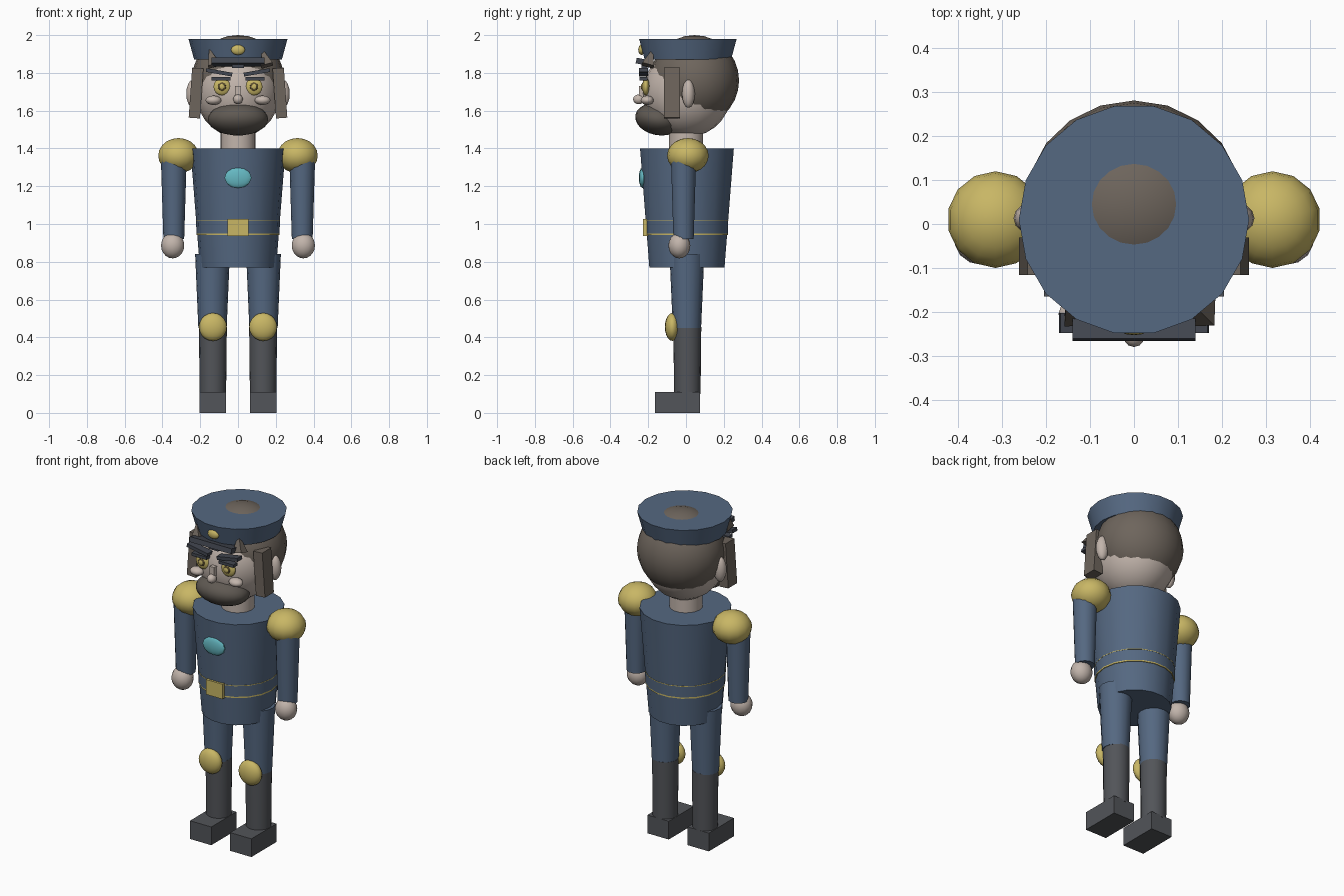
import bpy
from math import radians

cube = bpy.data.objects.get("Cube")
if cube:
    bpy.data.objects.remove(cube, do_unlink=True)


def material(name, r, g, b):
    m = bpy.data.materials.new(name)
    m.use_nodes = True
    m.diffuse_color = (r, g, b, 1)
    m.node_tree.nodes["Principled BSDF"].inputs["Base Color"].default_value = (r, g, b, 1)
    return m


navy = material("navy cloth", 0.09, 0.138, 0.22)
gold = material("gold", 0.58, 0.47, 0.13)
skin = material("skin", 0.54, 0.46, 0.41)
hair_brown = material("hair brown", 0.155, 0.13, 0.108)
beard_brown = material("beard brown", 0.115, 0.1, 0.085)
boot_grey = material("boot grey", 0.085, 0.09, 0.1)
visor_dark = material("visor dark", 0.055, 0.062, 0.08)
teal = material("teal", 0.13, 0.48, 0.54)
pupil_brown = material("pupil brown", 0.13, 0.09, 0.035)


def finish(name, mat, smooth=True):
    ob = bpy.context.object
    ob.name = name
    ob.data.materials.append(mat)
    if smooth:
        bpy.ops.object.shade_smooth_by_angle(angle=radians(40))
    return ob


def ball(name, mat, loc, size, segs=16, rings=10, rot=(0, 0, 0)):
    bpy.ops.mesh.primitive_uv_sphere_add(segments=segs, ring_count=rings, location=loc,
                                         rotation=[radians(a) for a in rot])
    bpy.context.object.scale = size
    return finish(name, mat)


def box(name, mat, loc, size, rot=(0, 0, 0)):
    bpy.ops.mesh.primitive_cube_add(size=1, location=loc, rotation=[radians(a) for a in rot])
    bpy.context.object.scale = size
    return finish(name, mat, False)


def taper(name, mat, x, y, z0, z1, r0, r1, sides=18):
    bpy.ops.mesh.primitive_cone_add(vertices=sides, radius1=r0, radius2=r1, depth=z1 - z0,
                                    location=(x, y, (z0 + z1) / 2), rotation=(0, 0, radians(90)))
    return finish(name, mat)


# Coat, belt and neck
taper("coat", navy, 0, 0.005, 0.77, 1.4, 0.202, 0.252)
taper("belt_lower_trim", gold, 0, 0.005, 0.942, 0.95, 0.22, 0.22)
taper("belt_band", navy, 0, 0.005, 0.95, 1.015, 0.22, 0.222)
taper("belt_upper_trim", gold, 0, 0.005, 1.015, 1.019, 0.223, 0.223)
box("belt_buckle", gold, (0, -0.212, 0.982), (0.11, 0.03, 0.09))
ball("chest_badge", teal, (0, -0.23, 1.245), (0.075, 0.02, 0.055), 10, 6)
taper("neck", skin, 0, 0, 1.38, 1.5, 0.092, 0.092)

# Head, hair and beard
ball("head", skin, (0, 0.005, 1.695), (0.222, 0.235, 0.235), 20, 14)
ball("hair", hair_brown, (0, 0.045, 1.76), (0.247, 0.236, 0.24), 20, 14)
ball("beard", beard_brown, (0, -0.145, 1.555), (0.16, 0.125, 0.085), 20, 12, (-10, 0, 0))
ball("nose_tip", skin, (0, -0.25, 1.66), (0.026, 0.03, 0.026), 12, 8)
box("nose_bridge", skin, (0, -0.235, 1.7), (0.03, 0.03, 0.06))

# Cap with visor and badge
taper("cap", navy, 0, 0.01, 1.87, 1.98, 0.232, 0.262)
box("visor", visor_dark, (0, -0.222, 1.857), (0.28, 0.085, 0.03), (-12, 0, 0))
box("brow_crease", visor_dark, (0, -0.22, 1.835), (0.065, 0.03, 0.018))
ball("cap_badge", gold, (0, -0.235, 1.922), (0.037, 0.018, 0.027), 12, 8)

# Paired parts
for side, s in (("left", 1), ("right", -1)):
    # Face details
    ball(side + "_ear", skin, (s * 0.237, 0.013, 1.69), (0.037, 0.034, 0.075), 12, 8)
    ball(side + "_cheek", skin, (s * 0.13, -0.205, 1.655), (0.042, 0.035, 0.025), 12, 8)
    ball(side + "_eye", gold, (s * 0.085, -0.212, 1.727), (0.046, 0.02, 0.046), 14, 8)
    ball(side + "_iris", pupil_brown, (s * 0.085, -0.229, 1.727), (0.022, 0.006, 0.022), 12, 8)
    ball(side + "_pupil", gold, (s * 0.085, -0.233, 1.727), (0.015, 0.006, 0.015), 12, 8)
    box(side + "_eyelid", visor_dark, (s * 0.09, -0.225, 1.768), (0.1, 0.04, 0.018))
    box(side + "_eyebrow", visor_dark, (s * 0.1, -0.225, 1.803), (0.14, 0.045, 0.02),
        (0, s * -10, 0))
    box(side + "_sidelock", hair_brown, (s * 0.222, -0.073, 1.693), (0.06, 0.085, 0.265),
        (0, s * -4, 0))
    bpy.ops.mesh.primitive_cone_add(vertices=4, radius1=0.045, depth=0.1,
                                    location=(s * 0.14, -0.188, 1.885),
                                    rotation=(radians(-22), 0, radians(45)))
    finish(side + "_hair_tuft", hair_brown, False)
    # Arm
    ball(side + "_epaulette", gold, (s * 0.315, 0.01, 1.362), (0.11, 0.11, 0.093), 14, 10)
    taper(side + "_sleeve", navy, s * 0.34, -0.013, 0.92, 1.34, 0.055, 0.068, 14)
    ball(side + "_hand", skin, (s * 0.346, -0.035, 0.886), (0.063, 0.058, 0.068), 14, 10)
    # Leg
    taper(side + "_trouser_leg", navy, s * 0.135, 0.005, 0.45, 0.84, 0.075, 0.092, 16)
    taper(side + "_boot_shaft", boot_grey, s * 0.133, 0.007, 0.1, 0.455, 0.07, 0.074, 16)
    ball(side + "_knee_guard", gold, (s * 0.133, -0.072, 0.455), (0.074, 0.04, 0.074), 16, 10)
    box(side + "_shoe", boot_grey, (s * 0.134, -0.045, 0.055), (0.142, 0.24, 0.11))
